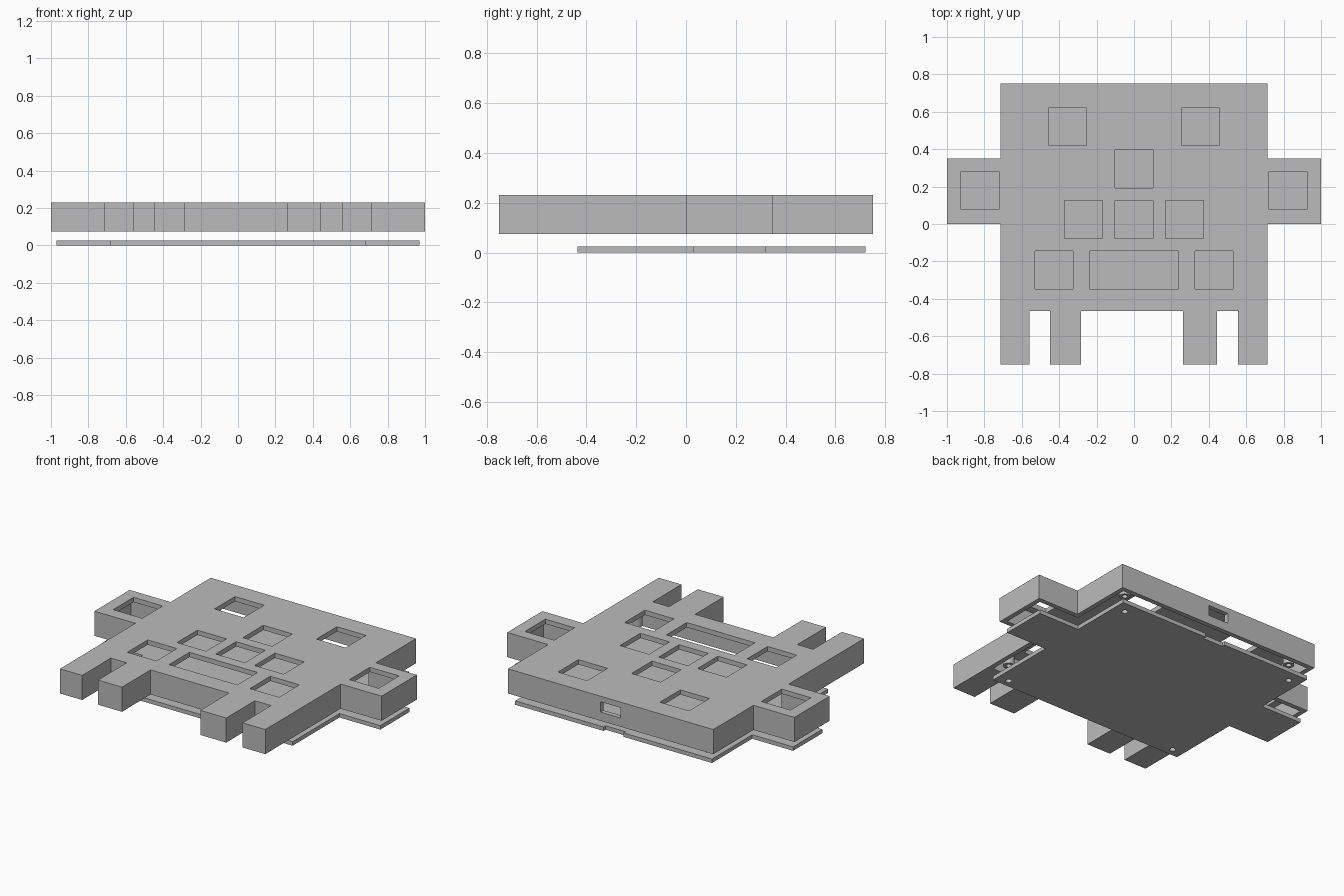
import bpy
import bmesh
from mathutils import Matrix

if "Cube" in bpy.data.objects:
    bpy.data.objects.remove(bpy.data.objects["Cube"], do_unlink=True)

grey = bpy.data.materials.new("plain_grey")
grey.use_nodes = True
grey.diffuse_color = (0.5, 0.5, 0.5, 1)
grey.node_tree.nodes["Principled BSDF"].inputs["Base Color"].default_value = (0.5, 0.5, 0.5, 1)


def finish(name, bm):
    bmesh.ops.recalc_face_normals(bm, faces=bm.faces)
    mesh = bpy.data.meshes.new(name)
    bm.to_mesh(mesh)
    bm.free()
    mesh.materials.append(grey)
    obj = bpy.data.objects.new(name, mesh)
    bpy.context.collection.objects.link(obj)
    return obj


def slab(name, outline, low, high):
    """Flat outline extruded between two heights."""
    bm = bmesh.new()
    face = bm.faces.new([bm.verts.new((x, y, low)) for x, y in outline])
    top = bmesh.ops.extrude_face_region(bm, geom=[face])["geom"]
    bmesh.ops.translate(bm, vec=(0, 0, high - low),
                        verts=[v for v in top if isinstance(v, bmesh.types.BMVert)])
    return finish(name, bm)


def boxes(name, specs, low, high):
    """Several boxes given as centre x, centre y, width, depth."""
    bm = bmesh.new()
    for x, y, w, d in specs:
        place = Matrix.Translation((x, y, (low + high) / 2)) @ Matrix.Diagonal((w, d, high - low, 1))
        bmesh.ops.create_cube(bm, size=1, matrix=place)
    return finish(name, bm)


def cylinders(name, spots, radius, low, high):
    bm = bmesh.new()
    for x, y in spots:
        bmesh.ops.create_cone(bm, cap_ends=True, segments=24, radius1=radius, radius2=radius,
                              depth=high - low, matrix=Matrix.Translation((x, y, (low + high) / 2)))
    return finish(name, bm)


def cut(obj, cutter):
    """Apply a boolean difference and discard the cutter."""
    mod = obj.modifiers.new("cut", "BOOLEAN")
    mod.operation = "DIFFERENCE"
    mod.solver = "EXACT"
    mod.object = cutter
    bpy.context.view_layer.objects.active = obj
    bpy.ops.object.modifier_apply(modifier=mod.name)
    bpy.data.objects.remove(cutter, do_unlink=True)


def armed_outline(inset):
    """Rectangular body with a square arm on each side."""
    body, arm = 0.715 - inset, 1 - inset
    front, back = -0.465 + inset, 0.75 - inset
    low, high = inset, 0.35 - inset
    half = [(body, front), (body, low), (arm, low), (arm, high), (body, high), (body, back)]
    return half + [(-x, y) for x, y in reversed(half)]


# Case shell with four solid legs
BASE, TOP, CEILING = 0.075, 0.23, 0.2
WALL = 0.03
outline = armed_outline(0)
legs = []
for left, right in [(-0.715, -0.56), (-0.45, -0.283), (0.263, 0.443), (0.557, 0.715)]:
    legs += [(left, -0.465), (left, -0.75), (right, -0.75), (right, -0.465)]
case = slab("case", outline[1:-1] + legs[1:-1], BASE, TOP)
cut(case, slab("cavity", armed_outline(WALL), 0, CEILING))

# Button openings in the top
S = 0.203
openings = [(0, 0.295, S, S), (0, 0.025, S, S), (0, -0.245, 0.475, S)]
for x, y in [(0.355, 0.52), (0.27, 0.025), (0.427, -0.245), (0.823, 0.18)]:
    openings += [(x, y, S, S), (-x, y, S, S)]
cut(case, boxes("button_openings", openings, 0.15, 0.3))

# Cable slot through the back wall
cut(case, boxes("cable_slot", [(0, 0.75, 0.14, 0.15)], 0.13, 0.195))

# Screw posts under the top
spots = [(x, y) for x in (-0.61, 0.61) for y in (-0.385, 0.645)]
posts = cylinders("screw_posts", spots, 0.032, 0.1, CEILING + 0.01)
cut(posts, cylinders("post_bores", spots, 0.016, 0.05, CEILING - 0.01))

# Base plate with cable notch and screw holes
plate = slab("base_plate", armed_outline(WALL), 0, 0.025)
cut(plate, boxes("cable_notch", [(0, 0.72, 0.14, 0.04)], -0.1, 0.1))
cut(plate, cylinders("screw_holes", spots, 0.018, -0.1, 0.1))
